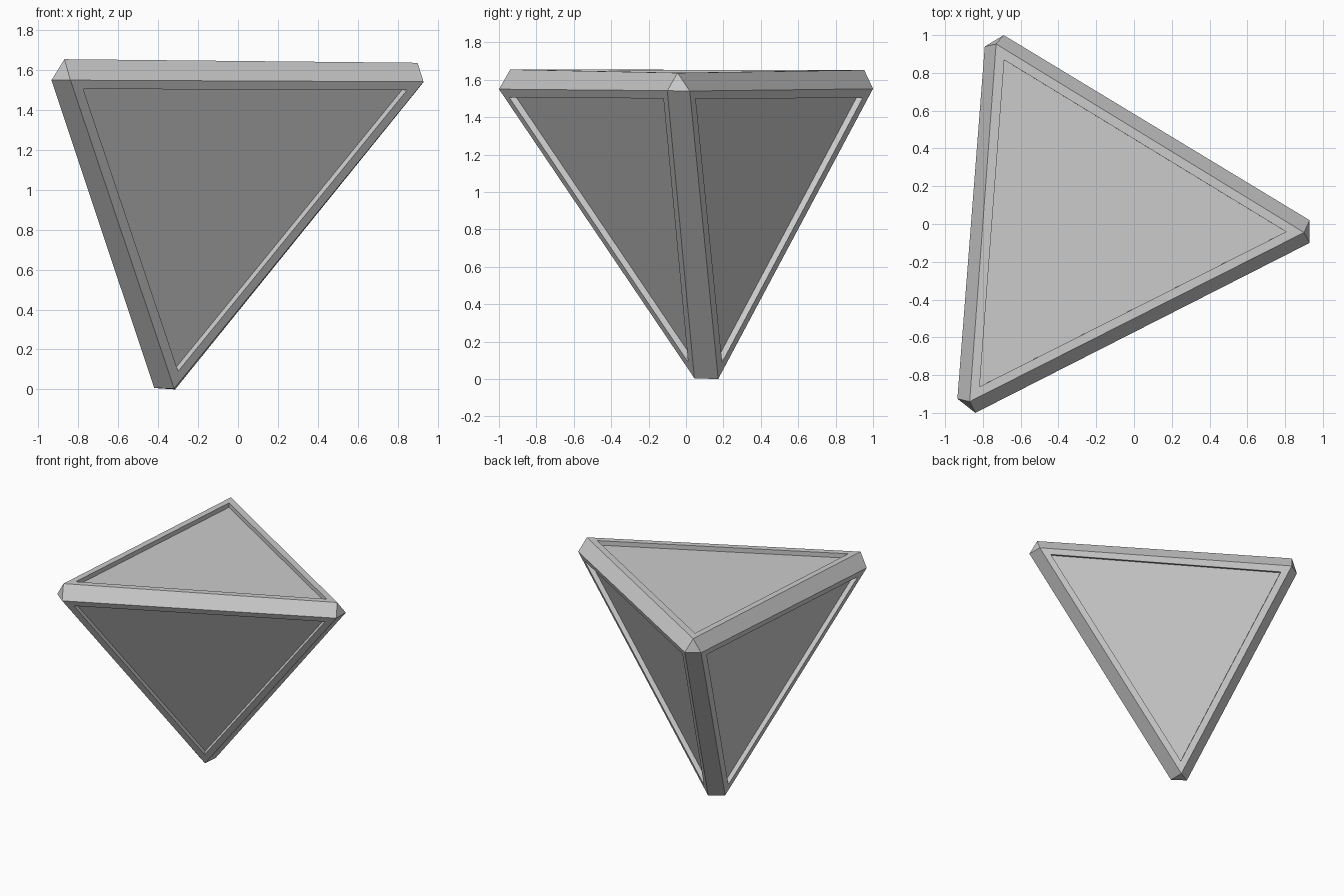
import bpy
import bmesh
from itertools import combinations

if "Cube" in bpy.data.objects:
    bpy.data.objects.remove(bpy.data.objects["Cube"])

# Four truncated corners; each holds one point per adjoining face.
# A face is named by the corner it does not touch (D = top, B = front, C = back, A = left).
corners = {
    "A": {"D": (0.90, -0.045, 1.637), "B": (0.93, -0.10, 1.542), "C": (0.93, 0.02, 1.54)},
    "B": {"D": (-0.73, 0.953, 1.652), "A": (-0.79, 0.94, 1.552), "C": (-0.69, 1.0, 1.552)},
    "C": {"D": (-0.87, -0.94, 1.655), "B": (-0.84, -1.0, 1.55), "A": (-0.935, -0.925, 1.55)},
    "D": {"B": (-0.32, 0.045, 0.004), "A": (-0.42, 0.11, 0.007), "C": (-0.315, 0.172, 0.0)},
}

bm = bmesh.new()
v = {(c, f): bm.verts.new(p) for c, pts in corners.items() for f, p in pts.items()}

# Main triangular faces and small corner facets
main_faces = []
for name in "ABCD":
    others = [o for o in "ABCD" if o != name]
    main_faces.append(bm.faces.new([v[o, name] for o in others]))
    bm.faces.new([v[name, o] for o in others])

# Chamfer strips along the six edges
for i, j in combinations("ABCD", 2):
    k, l = [o for o in "ABCD" if o not in (i, j)]
    bm.faces.new([v[i, k], v[j, k], v[j, l], v[i, l]])

bmesh.ops.recalc_face_normals(bm, faces=bm.faces[:])

# Sunken triangular panel on every main face
bmesh.ops.inset_individual(bm, faces=main_faces, thickness=0.095, depth=0)
for face in main_faces:
    normal = face.normal.copy()
    floor = bmesh.ops.extrude_discrete_faces(bm, faces=[face])["faces"][0]
    bmesh.ops.translate(bm, verts=floor.verts[:], vec=normal * -0.035)

mesh = bpy.data.meshes.new("four_sided_die")
bm.to_mesh(mesh)
bm.free()
die = bpy.data.objects.new("four_sided_die", mesh)
bpy.context.collection.objects.link(die)
